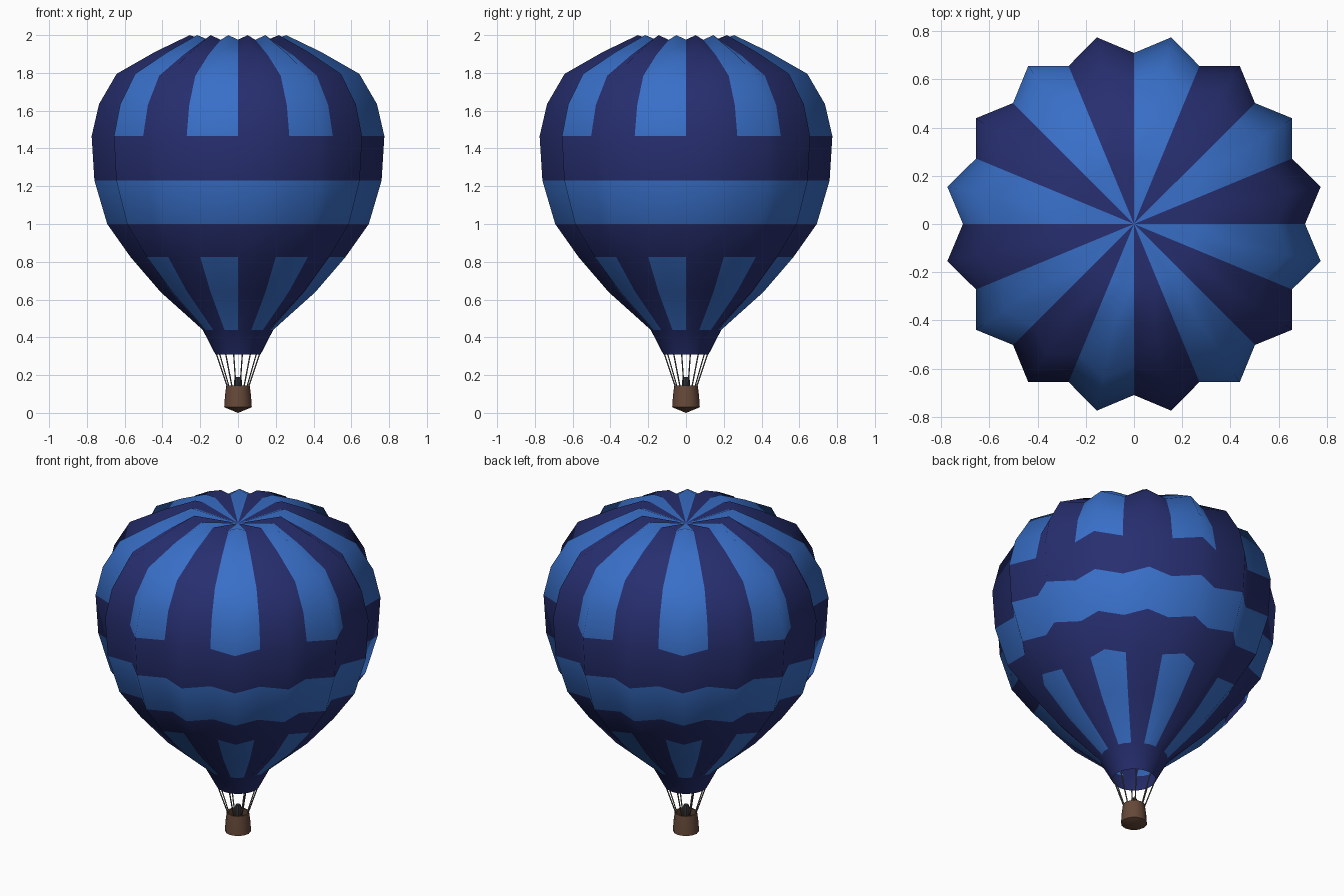
import bpy, bmesh, math
from mathutils import Vector

if "Cube" in bpy.data.objects:
    bpy.data.objects.remove(bpy.data.objects["Cube"])


def material(name, rgb):
    m = bpy.data.materials.new(name)
    m.diffuse_color = (*rgb, 1)
    m.use_nodes = True
    m.node_tree.nodes["Principled BSDF"].inputs["Base Color"].default_value = m.diffuse_color
    return m


LIGHT = material("light_blue", (0.04, 0.16, 0.58))
DARK = material("dark_blue", (0.02, 0.028, 0.16))
BROWN = material("wicker", (0.13, 0.065, 0.04))
METAL = material("dark_metal", (0.03, 0.03, 0.035))
ROPE = material("rope", (0.12, 0.11, 0.1))


def finish(name, bm, mats, angle):
    me = bpy.data.meshes.new(name)
    bm.to_mesh(me)
    bm.free()
    for m in mats:
        me.materials.append(m)
    ob = bpy.data.objects.new(name, me)
    bpy.context.collection.objects.link(ob)
    bpy.ops.object.select_all(action='DESELECT')
    ob.select_set(True)
    bpy.context.view_layer.objects.active = ob
    bpy.ops.object.shade_smooth_by_angle(angle=math.radians(angle))
    return ob


def ring(bm, n, radius, z):
    """One ring of points; radius and z are functions of the index."""
    return [bm.verts.new((radius(i) * math.cos(math.tau * i / n),
                          radius(i) * math.sin(math.tau * i / n), z(i))) for i in range(n)]


def lathe(name, profile, n, mat, angle=40):
    """Revolve (r, z) points; r = 0 closes to a pole."""
    bm = bmesh.new()
    prev = None
    for r, z in profile:
        cur = [bm.verts.new((0, 0, z))] if r == 0 else ring(bm, n, lambda i: r, lambda i: z)
        if prev:
            for i in range(n):
                j = (i + 1) % n
                quad = [prev[i % len(prev)], prev[j % len(prev)],
                        cur[j % len(cur)], cur[i % len(cur)]]
                bm.faces.new(list(dict.fromkeys(quad)))
        prev = cur
    bmesh.ops.recalc_face_normals(bm, faces=bm.faces)
    return finish(name, bm, [mat], angle)


# Envelope: 16 scalloped gores; rows are ridge radius, valley radius, ridge z, valley z,
# and the colouring of the band above (D dark, L light, A alternating gores)
rows = [(0.12, 0.12, 0.31, 0.31, "D"),
        (0.19, 0.187, 0.44, 0.44, "A"),
        (0.418, 0.38, 0.64, 0.64, "A"),
        (0.58, 0.523, 0.825, 0.825, "D"),
        (0.706, 0.636, 1.0, 1.0, "L"),
        (0.775, 0.697, 1.23, 1.23, "D"),
        (0.79, 0.71, 1.465, 1.465, "A"),
        (0.75, 0.675, 1.635, 1.63, "A"),
        (0.655, 0.59, 1.795, 1.785, "A"),
        (0.45, 0.41, 1.91, 1.895, "A"),
        (0.26, 0.24, 2.0, 1.975, "A")]
N = 32
bm = bmesh.new()
rings = [ring(bm, N, lambda i: row[0] if i % 2 else row[1],
              lambda i: row[2] if i % 2 else row[3]) for row in rows]
apex = bm.verts.new((0, 0, 1.91))
for k, row in enumerate(rows):
    for i in range(N):
        j = (i + 1) % N
        if k + 1 < len(rows):
            f = bm.faces.new((rings[k][i], rings[k][j], rings[k + 1][j], rings[k + 1][i]))
        else:
            f = bm.faces.new((rings[k][i], rings[k][j], apex))
        light = row[4] == "L" or (row[4] == "A" and (i // 2) % 2 == 1)
        f.material_index = 0 if light else 1
finish("envelope", bm, [LIGHT, DARK], 75)

# Basket with open top and shallow pointed base
lathe("basket", [(0, 0), (0.073, 0.03), (0.069, 0.09), (0.062, 0.145),
                 (0.053, 0.145), (0.058, 0.035), (0, 0.035)], 12, BROWN)

# Burner
lathe("burner", [(0, 0.12), (0.02, 0.12), (0.02, 0.175), (0.013, 0.19), (0, 0.19)], 8, METAL)

# Ropes from basket rim to envelope mouth
for k in range(8):
    a = math.radians(11.25 + 45 * k)
    d = Vector((math.cos(a), math.sin(a), 0))
    p, q = d * 0.056 + Vector((0, 0, 0.135)), d * 0.118 + Vector((0, 0, 0.315))
    bm = bmesh.new()
    bmesh.ops.create_cone(bm, cap_ends=True, segments=6, radius1=0.0035, radius2=0.0035,
                          depth=(q - p).length)
    bm.transform((q - p).to_track_quat('Z', 'Y').to_matrix().to_4x4())
    bmesh.ops.translate(bm, verts=bm.verts, vec=(p + q) / 2)
    finish(f"rope_{k + 1}", bm, [ROPE], 70)
